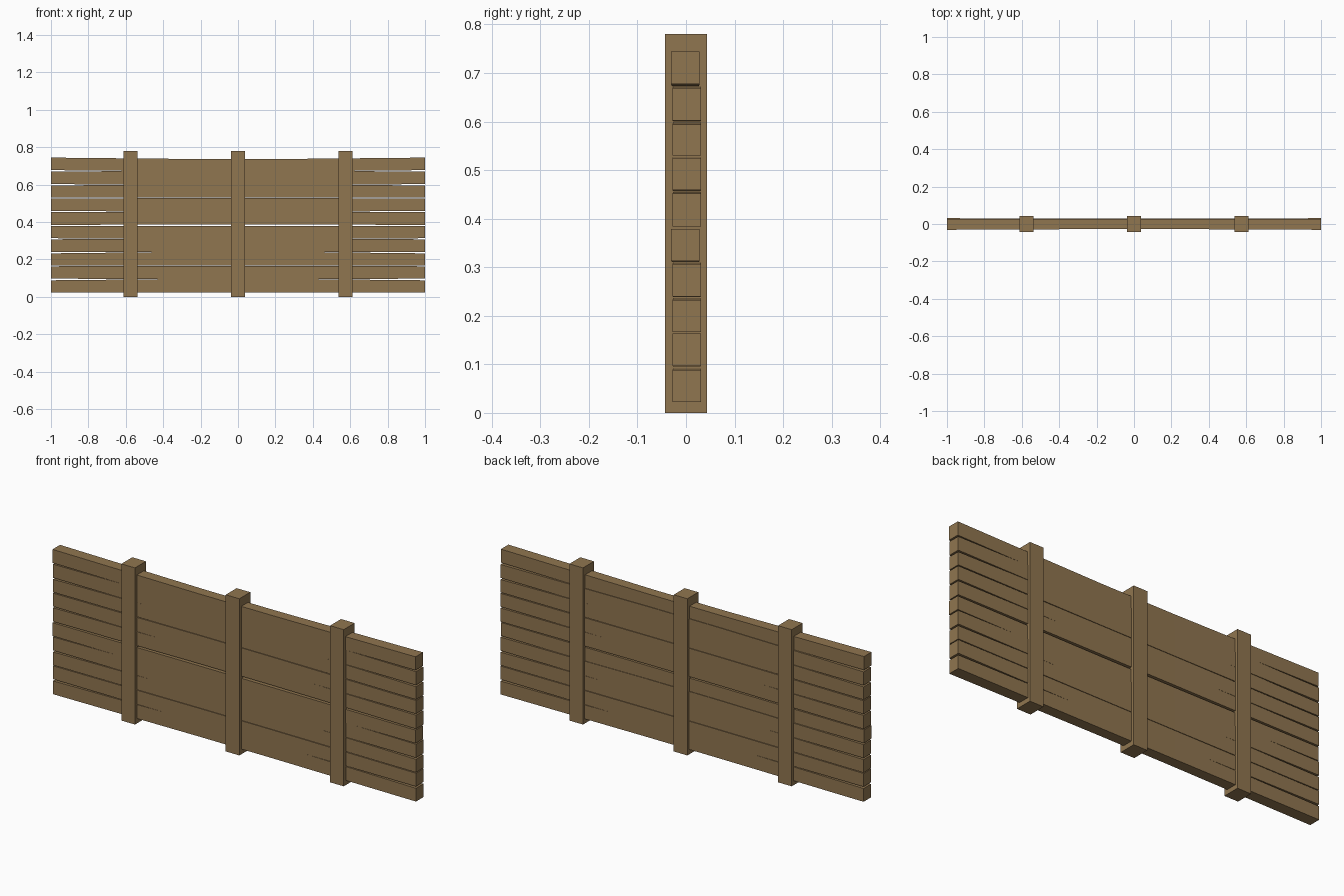
import bpy, bmesh

if "Cube" in bpy.data.objects:
    bpy.data.objects.remove(bpy.data.objects["Cube"])

wood = bpy.data.materials.new("wood")
wood.diffuse_color = (0.28, 0.18, 0.08, 1)
wood.use_nodes = True
wood.node_tree.nodes["Principled BSDF"].inputs["Base Color"].default_value = wood.diffuse_color


def loft(name, sections):
    """Rectangular bar through sections (x, y0, y1, z0, z1)."""
    bm = bmesh.new()
    rings = [[bm.verts.new((x, y, z)) for y, z in ((y0, z0), (y1, z0), (y1, z1), (y0, z1))]
             for x, y0, y1, z0, z1 in sections]
    for a, b in zip(rings, rings[1:]):
        for i in range(4):
            j = (i + 1) % 4
            bm.faces.new((a[i], a[j], b[j], b[i]))
    bm.faces.new(rings[0])
    bm.faces.new(rings[-1])
    bmesh.ops.recalc_face_normals(bm, faces=bm.faces)
    mesh = bpy.data.meshes.new(name)
    bm.to_mesh(mesh)
    bm.free()
    mesh.materials.append(wood)
    ob = bpy.data.objects.new(name, mesh)
    bpy.context.collection.objects.link(ob)
    return ob


# Upright posts
for i, x in enumerate((-0.575, 0, 0.575)):
    loft(f"post_{i + 1}", [(x - 0.0375, -0.043, 0.043, 0, 0.78),
                           (x + 0.0375, -0.043, 0.043, 0, 0.78)])

# Horizontal planks, slightly swollen and bowed: end bottom/top, middle bottom/top
planks = [
    (0.022, 0.088, 0.024, 0.096), (0.097, 0.163, 0.093, 0.165),
    (0.167, 0.232, 0.167, 0.241), (0.240, 0.307, 0.237, 0.313),
    (0.313, 0.379, 0.309, 0.378), (0.384, 0.452, 0.387, 0.457),
    (0.459, 0.525, 0.454, 0.528), (0.530, 0.594, 0.530, 0.604),
    (0.602, 0.669, 0.599, 0.675), (0.677, 0.744, 0.670, 0.736),
]
for i, (e0, e1, m0, m1) in enumerate(planks):
    shift = -0.003 if i in (4, 9) else 0.0   # a few planks sit nearer the front
    sections = []
    for x, t in ((-1, 0), (-0.6, 0.5), (-0.2, 0.97), (0.2, 0.97), (0.6, 0.5), (1, 0)):
        sections.append((x, -0.028 + shift + 0.004 * t, 0.031 + shift - 0.003 * t,
                         e0 + (m0 - e0) * t, e1 + (m1 - e1) * t))
    loft(f"plank_{i + 1}", sections)
